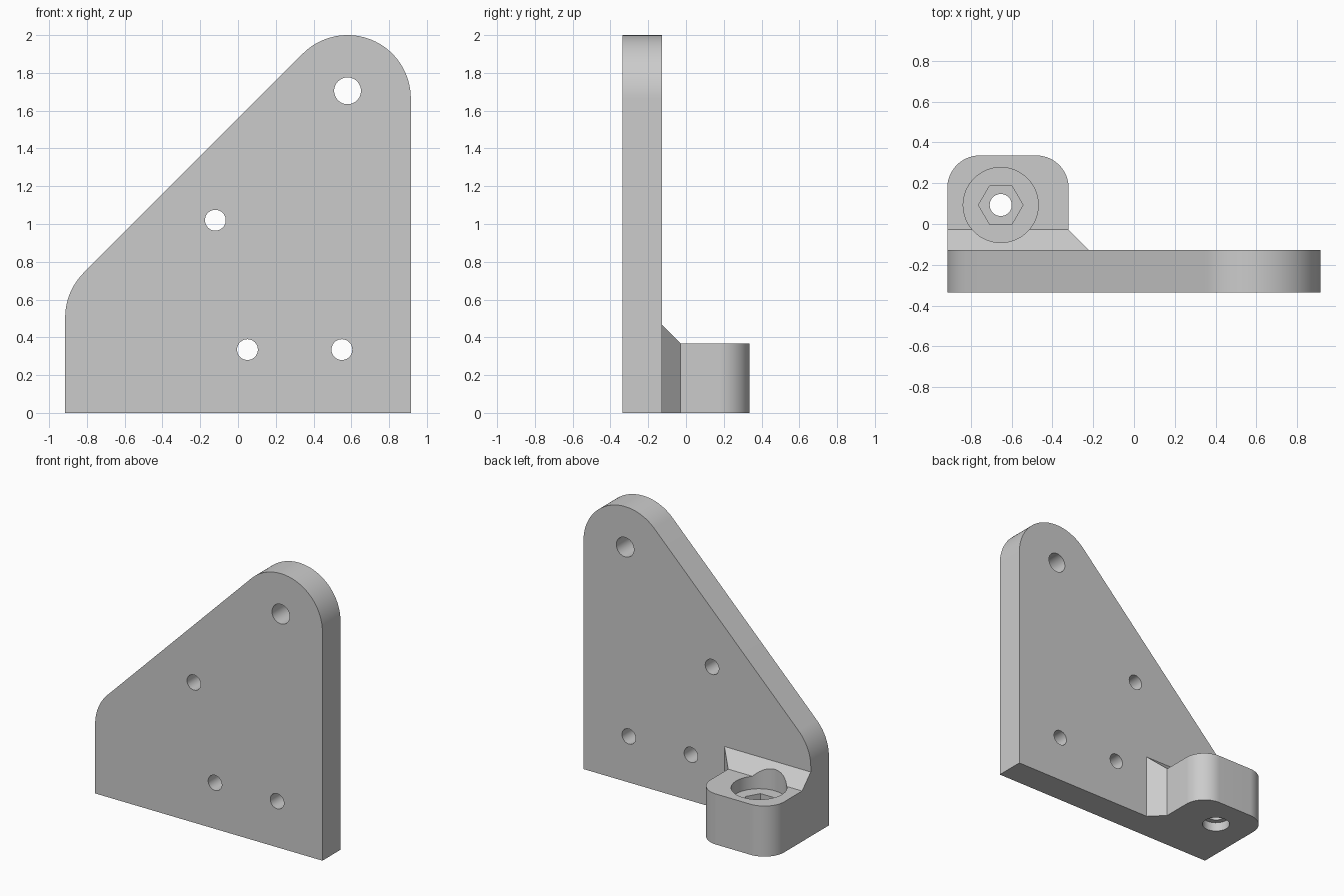
import bpy, bmesh
from math import radians, cos, sin
from mathutils import Vector

cube = bpy.data.objects.get("Cube")
if cube:
    bpy.data.objects.remove(cube, do_unlink=True)

# Main dimensions
HALF = 0.915                      # half width of the plate
FRONT, BACK = -0.336, -0.128      # plate faces along y
R = 0.335                         # large corner radius
TAB_X, TAB_Y, TAB_Z, TAB_R = -0.32, 0.336, 0.368, 0.16
CH = 0.1                          # gusset chamfer
BOLT = (-0.653, 0.093)            # bolt axis in the tab

grey = bpy.data.materials.new("plain_grey")
grey.use_nodes = True
colour = (0.6, 0.6, 0.6, 1)
grey.diffuse_color = colour
grey.node_tree.nodes["Principled BSDF"].inputs["Base Color"].default_value = colour


def arc(cx, cy, r, start, end, n=24):
    """Points along an arc, angles in degrees."""
    angles = [radians(start + (end - start) * i / n) for i in range(n + 1)]
    return [(cx + r * cos(a), cy + r * sin(a)) for a in angles]


def loft(name, first, second):
    """Solid between two matching loops of 3D points."""
    bm = bmesh.new()
    a = [bm.verts.new(p) for p in first]
    b = [bm.verts.new(p) for p in second]
    bm.faces.new(a)
    bm.faces.new(b[::-1])
    for i in range(len(a)):
        j = (i + 1) % len(a)
        bm.faces.new((a[i], b[i], b[j], a[j]))
    bmesh.ops.recalc_face_normals(bm, faces=bm.faces)
    mesh = bpy.data.meshes.new(name)
    bm.to_mesh(mesh)
    bm.free()
    mesh.materials.append(grey)
    obj = bpy.data.objects.new(name, mesh)
    bpy.context.collection.objects.link(obj)
    return obj


def prism_y(name, pts, y0, y1):
    return loft(name, [(x, y0, z) for x, z in pts], [(x, y1, z) for x, z in pts])


def prism_z(name, pts, z0, z1):
    return loft(name, [(x, y, z0) for x, y in pts], [(x, y, z1) for x, y in pts])


def combine(target, other, operation):
    """Boolean the other solid into the target and discard it."""
    mod = target.modifiers.new(operation.lower(), 'BOOLEAN')
    mod.operation, mod.solver, mod.object = operation, 'EXACT', other
    bpy.context.view_layer.objects.active = target
    bpy.ops.object.modifier_apply(modifier=mod.name)
    bpy.data.objects.remove(other, do_unlink=True)


# Upright plate with a sloping edge and two rounded corners
outline = [(-HALF, 0), (HALF, 0)]
outline += arc(HALF - R, 2 - R, R, 0, 135, 36)
outline += arc(R - HALF, 0.505, R, 135, 180, 12)
bracket = prism_y("mounting_bracket", outline, FRONT, BACK)

# Foot tab with rounded rear corners
tab = [(-HALF, BACK - 0.1), (TAB_X, BACK - 0.1)]
tab += arc(TAB_X - TAB_R, TAB_Y - TAB_R, TAB_R, 0, 90)
tab += arc(TAB_R - HALF, TAB_Y - TAB_R, TAB_R, 90, 180)
foot = prism_z("foot_tab", tab, 0, TAB_Z)


# Chamfered gusset blending the tab into the plate
def gusset_loop(y, grow):
    x, z = TAB_X + grow, TAB_Z + grow
    return [(-HALF, y, 0), (x, y, 0), (x, y, z), (-HALF, y, z)]


gusset = loft("gusset", gusset_loop(BACK, CH), gusset_loop(BACK + CH, 0))
combine(foot, gusset, 'UNION')
combine(bracket, foot, 'UNION')

# Holes through the plate
for x, z, r in [(0.58, 1.705, 0.071), (-0.12, 1.02, 0.055),
                (0.05, 0.335, 0.055), (0.55, 0.335, 0.055)]:
    drill = prism_y("plate_drill", arc(x, z, r, 0, 360, 48)[:-1], FRONT - 0.1, BACK + 0.1)
    combine(bracket, drill, 'DIFFERENCE')

# Tab bolt: washer recess, hexagonal nut pocket, through hole, underside recess
for r, sides, z0, z1 in [(0.184, 64, 0.275, 0.7), (0.109, 6, 0.18, 0.5),
                         (0.054, 48, -0.1, 0.5), (0.092, 48, -0.1, 0.065)]:
    drill = prism_z("tab_drill", arc(*BOLT, r, 0, 360, sides)[:-1], z0, z1)
    combine(bracket, drill, 'DIFFERENCE')

# Tidy up and shade
bm = bmesh.new()
bm.from_mesh(bracket.data)
bmesh.ops.remove_doubles(bm, verts=bm.verts, dist=0.0001)
bm.to_mesh(bracket.data)
bm.free()
bpy.ops.object.select_all(action='DESELECT')
bracket.select_set(True)
bpy.context.view_layer.objects.active = bracket
bpy.ops.object.shade_smooth_by_angle(angle=radians(30))
